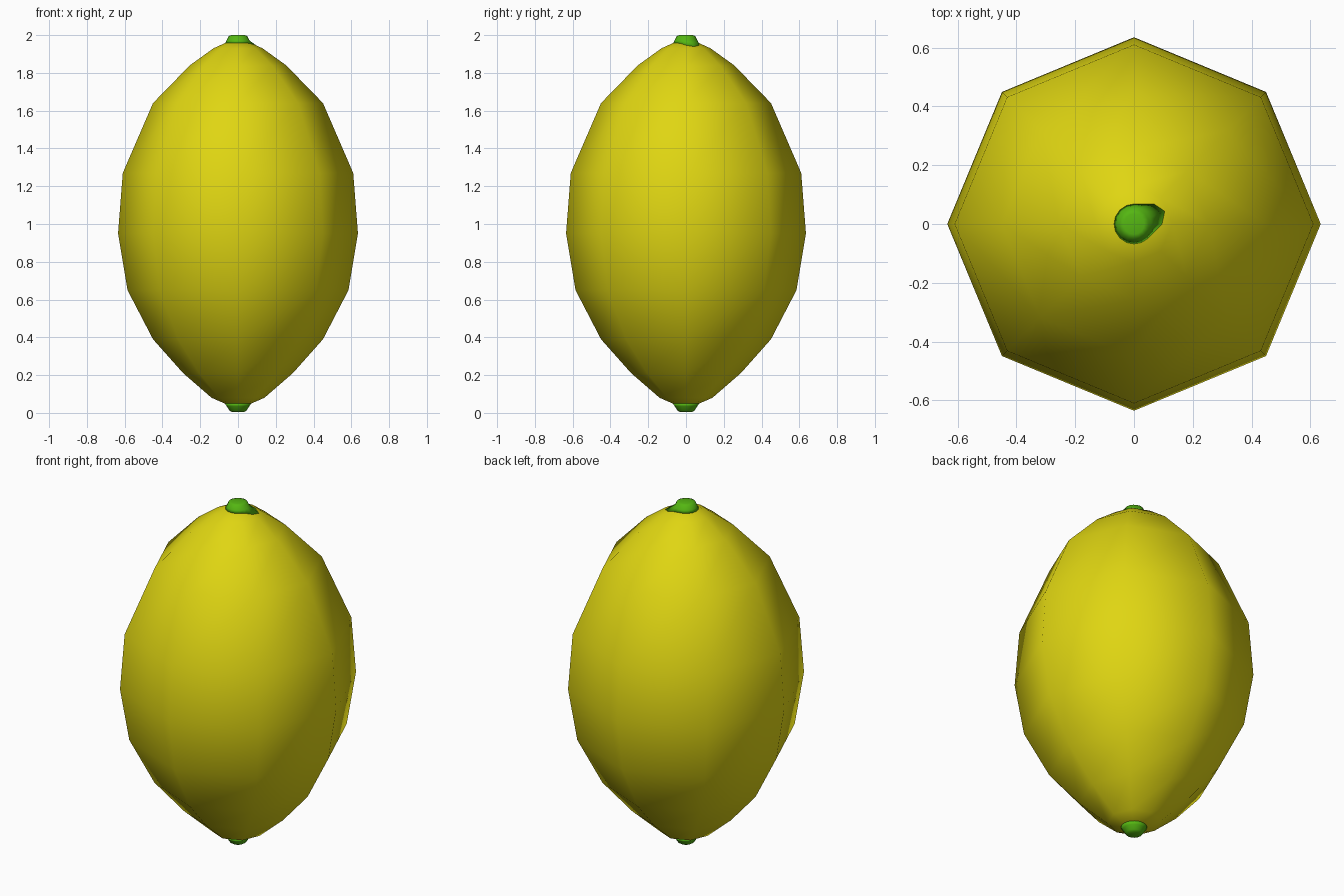
import bpy
import bmesh
import math

cube = bpy.data.objects.get("Cube")
if cube:
    bpy.data.objects.remove(cube, do_unlink=True)


def make_material(name, color):
    mat = bpy.data.materials.new(name)
    mat.use_nodes = True
    mat.diffuse_color = color
    bsdf = mat.node_tree.nodes["Principled BSDF"]
    bsdf.inputs["Base Color"].default_value = color
    bsdf.inputs["Roughness"].default_value = 0.7
    return mat


yellow = make_material("lemon yellow", (0.74, 0.67, 0.006, 1))
green = make_material("stem green", (0.09, 0.47, 0.006, 1))


def lathe(name, profile, sides, mat, shape=None):
    """Stack rings of (radius, z) from bottom to top and cap both ends."""
    bm = bmesh.new()
    rings = []
    for index, (radius, z) in enumerate(profile):
        ring = []
        for i in range(sides):
            angle = math.tau * i / sides
            r, h = shape(index, angle, radius, z) if shape else (radius, z)
            ring.append(bm.verts.new((r * math.cos(angle), r * math.sin(angle), h)))
        rings.append(ring)
    for low, high in zip(rings, rings[1:]):
        for i in range(sides):
            j = (i + 1) % sides
            bm.faces.new((low[i], low[j], high[j], high[i]))
    bm.faces.new(rings[0][::-1])
    bm.faces.new(rings[-1])
    bmesh.ops.recalc_face_normals(bm, faces=bm.faces[:])
    for face in bm.faces:
        face.smooth = True
    mesh = bpy.data.meshes.new(name)
    bm.to_mesh(mesh)
    bm.free()
    mesh.materials.append(mat)
    obj = bpy.data.objects.new(name, mesh)
    bpy.context.collection.objects.link(obj)
    return obj


# Eight-sided fruit body, tapering to both ends
body = [(0.06, 0.045), (0.14, 0.08), (0.29, 0.21), (0.45, 0.39), (0.585, 0.65),
        (0.635, 0.95), (0.61, 1.27), (0.45, 1.64), (0.255, 1.84), (0.13, 1.93),
        (0.06, 1.962)]
lathe("fruit_body", body, 8, yellow)


# Stem with one calyx lobe spreading over the fruit
def calyx(index, angle, radius, z):
    if index > 0:
        return radius, z
    spread = 0.045 * max(0, math.cos(angle - 0.4)) ** 6
    return radius + spread, z - 0.42 * spread


lathe("stem", [(0.068, 1.958), (0.06, 1.972), (0.05, 1.995), (0.035, 2.0)],
      16, green, calyx)

# Blossom tip underneath
lathe("blossom_tip", [(0.032, 0.004), (0.045, 0.012), (0.06, 0.035), (0.07, 0.05)],
      16, green)
